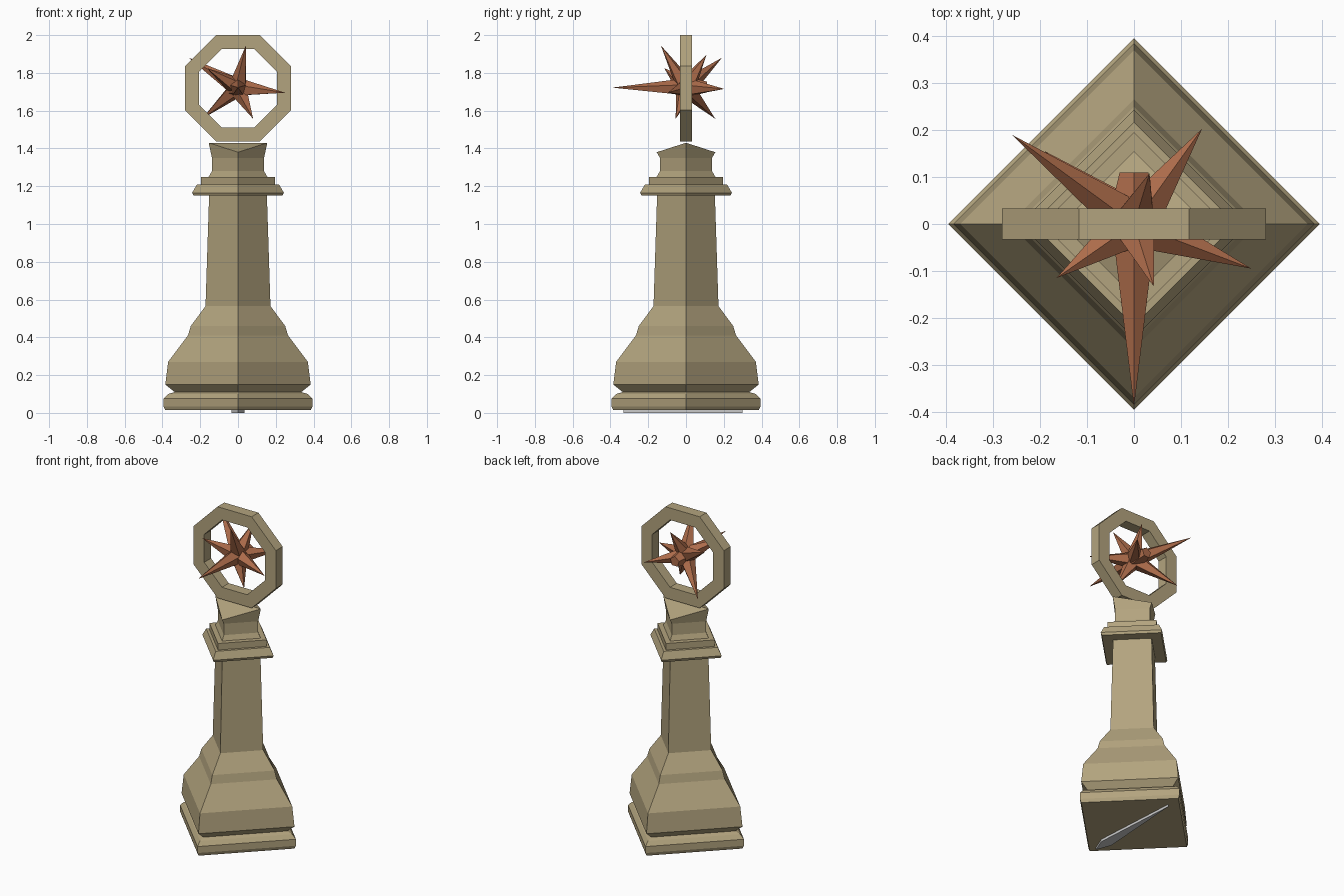
import bpy, bmesh, math
from mathutils import Vector

if "Cube" in bpy.data.objects:
    bpy.data.objects.remove(bpy.data.objects["Cube"])


def material(name, rgb):
    m = bpy.data.materials.new(name)
    m.diffuse_color = (*rgb, 1)
    m.use_nodes = True
    m.node_tree.nodes["Principled BSDF"].inputs["Base Color"].default_value = m.diffuse_color
    return m


stone = material("sandstone", (0.45, 0.37, 0.21))
copper = material("copper", (0.42, 0.15, 0.07))


def finish(name, bm, mat=None):
    bmesh.ops.recalc_face_normals(bm, faces=bm.faces)
    me = bpy.data.meshes.new(name)
    bm.to_mesh(me)
    bm.free()
    ob = bpy.data.objects.new(name, me)
    bpy.context.collection.objects.link(ob)
    if mat:
        me.materials.append(mat)
    return ob


def bridge(bm, a, b):
    n = len(a)
    for i in range(n):
        j = (i + 1) % n
        bm.faces.new((a[i], a[j], b[j], b[i]))


# pedestal: square profile turned with its corners on the axes
profile = [(.385, .015), (.395, .035), (.395, .075), (.37, .10), (.335, .11),
           (.385, .15), (.37, .27), (.265, .41), (.25, .46), (.172, .565),
           (.153, 1.15), (.235, 1.15), (.243, 1.165), (.217, 1.21), (.195, 1.21),
           (.195, 1.25), (.155, 1.25), (.138, 1.28), (.138, 1.35)]
bm = bmesh.new()
rings = [[bm.verts.new((r * math.cos(k * math.pi / 2), r * math.sin(k * math.pi / 2), z))
          for k in range(4)] for r, z in profile]
# saddle-shaped top: high on the x corners, low on the y corners
rings.append([bm.verts.new(p) for p in
              ((.155, 0, 1.43), (0, .155, 1.38), (-.155, 0, 1.43), (0, -.155, 1.38))])
for a, b in zip(rings, rings[1:]):
    bridge(bm, a, b)
top = rings[-1]
bm.faces.new((top[0], top[1], top[2]))
bm.faces.new((top[0], top[2], top[3]))
bm.faces.new(rings[0])
finish("pedestal", bm, stone)

# octagonal ring
CZ = 1.719
bm = bmesh.new()
loops = []
for r, y in ((.3045, -.033), (.3045, .033), (.2245, .033), (.2245, -.033)):
    loops.append([bm.verts.new((r * math.cos((k + .5) * math.pi / 4), y,
                                CZ + r * math.sin((k + .5) * math.pi / 4))) for k in range(8)])
for i in range(4):
    bridge(bm, loops[i], loops[(i + 1) % 4])
finish("octagon_ring", bm, stone)

# star: small core with irregular spikes
centre = Vector((0, 0, 1.722))
tips = [(0, -.39, 1.722), (.042, -.133, 1.945), (-.26, .19, 1.88), (.145, .203, 1.715),
        (.25, -.095, 1.695), (.08, -.055, 1.557), (-.19, .155, 1.557),
        (-.165, -.115, 1.825), (.033, .108, 1.895)]
bm = bmesh.new()
bmesh.ops.create_icosphere(bm, subdivisions=1, radius=.062)
bmesh.ops.translate(bm, verts=bm.verts, vec=centre)


def spike(direction, start, end, r1, r2):
    d = direction.normalized()
    res = bmesh.ops.create_cone(bm, cap_ends=True, segments=5, radius1=r1, radius2=r2,
                                depth=end - start)
    q = d.to_track_quat('Z', 'Y')
    for v in res["verts"]:
        v.co = centre + q @ (v.co + Vector((0, 0, (start + end) / 2)))


for t in tips:
    d = Vector(t) - centre
    spike(d, .03, d.length, .046, 0)
# blunt back of the core
spike(Vector((0, 1, 0)), .0, .11, .06, .032)
finish("star", bm, copper)

# thin blade lying under the base
bm = bmesh.new()
kite = [(0, -.33), (.035, -.24), (0, .3), (-.035, -.24)]
low, high = ([bm.verts.new((x, y, z)) for x, y in kite] for z in (0, .02))
bridge(bm, low, high)
bm.faces.new(low)
bm.faces.new(high)
finish("base_blade", bm)
